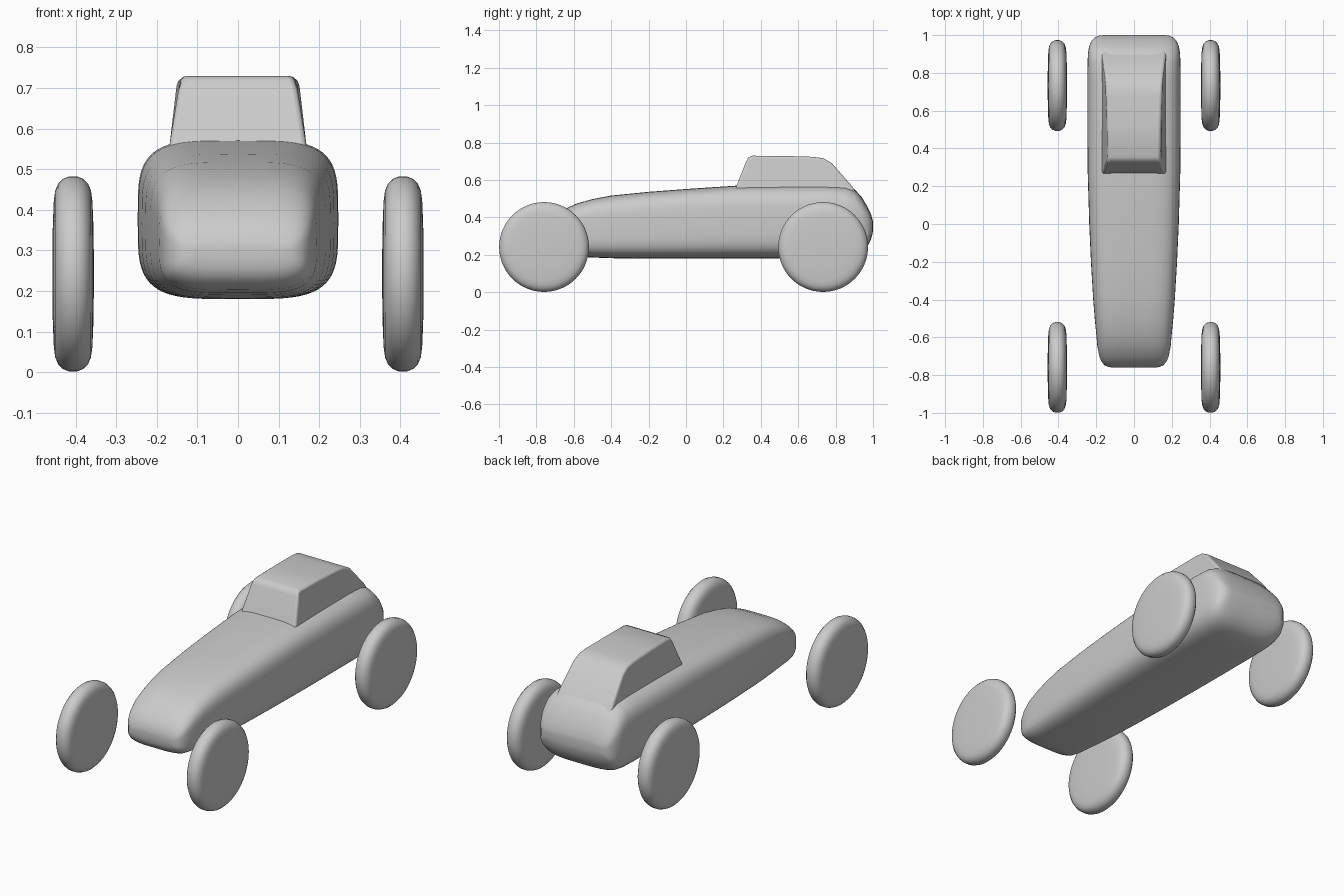
import bpy, bmesh
from math import sin, cos, pi, copysign, radians

if "Cube" in bpy.data.objects:
    bpy.data.objects.remove(bpy.data.objects["Cube"])


def loft(name, rings, smooth=40):
    """Skin a list of closed rings and cap both ends."""
    bm = bmesh.new()
    loops = [[bm.verts.new(p) for p in ring] for ring in rings]
    n = len(loops[0])
    for a, b in zip(loops, loops[1:]):
        for i in range(n):
            bm.faces.new((a[i], a[(i + 1) % n], b[(i + 1) % n], b[i]))
    bm.faces.new(loops[0])
    bm.faces.new(loops[-1])
    bmesh.ops.recalc_face_normals(bm, faces=bm.faces)
    me = bpy.data.meshes.new(name)
    bm.to_mesh(me)
    bm.free()
    ob = bpy.data.objects.new(name, me)
    bpy.context.collection.objects.link(ob)
    bpy.ops.object.select_all(action='DESELECT')
    bpy.context.view_layer.objects.active = ob
    ob.select_set(True)
    bpy.ops.object.shade_smooth_by_angle(angle=radians(smooth))
    return ob


def section(y, hw, z0, z1, n=64, power=4):
    """Rounded-box cross-section of the body."""
    ring = []
    for i in range(n):
        c, s = cos(2 * pi * i / n), sin(2 * pi * i / n)
        x = copysign(abs(c) ** (2 / power), c)
        z = copysign(abs(s) ** (2 / power), s)
        ring.append((hw * x, y, (z0 + z1) / 2 + (z1 - z0) / 2 * z))
    return ring


# Body: y, half width, bottom, top
body = [(-.76, .11, .28, .31), (-.757, .135, .255, .325), (-.748, .155, .235, .35),
        (-.73, .172, .217, .378), (-.70, .184, .203, .408), (-.65, .194, .195, .445),
        (-.58, .200, .190, .476), (-.5, .208, .186, .498), (-.4, .216, .182, .517),
        (-.2, .228, .18, .537), (0, .237, .18, .552), (.27, .245, .18, .570),
        (.5, .247, .18, .573), (.75, .247, .18, .573), (.85, .246, .183, .569),
        (.9, .244, .192, .552), (.94, .238, .212, .508), (.97, .225, .245, .458),
        (.988, .207, .28, .42), (.997, .185, .31, .39), (1.0, .155, .33, .375)]
loft("body", [section(*s) for s in body], 60)

# Cabin: side profile y, z, half width
cabin = [(.25, .52, .174), (.27, .57, .167), (.322, .70, .146), (.332, .72, .14), (.355, .73, .135),
         (.52, .729, .141), (.68, .724, .147), (.735, .716, .15), (.78, .69, .155),
         (.885, .57, .167), (.92, .52, .172)]
cab = loft("cabin", [[(s * w, y, z) for y, z, w in cabin] for s in (-1, 1)])
bev = cab.modifiers.new("soft_edges", 'BEVEL')
bev.width = .012
bev.segments = 3
bev.limit_method = 'ANGLE'
bev.angle_limit = radians(50)

# Wheels: radius, half thickness
half = [(.05, .051), (.12, .050), (.18, .0475), (.205, .044), (.222, .037), (.234, .025), (.240, .01)]
tire = [(r, -t) for r, t in half] + [(r, t) for r, t in reversed(half)]
for end, cy in (("front", -.759), ("rear", .733)):
    for side, sx in (("left", 1), ("right", -1)):
        rings = [[(sx * .406 + t, cy + r * cos(2 * pi * i / 64), .242 + r * sin(2 * pi * i / 64))
                  for i in range(64)] for r, t in tire]
        loft(f"{end}_{side}_wheel", rings)
